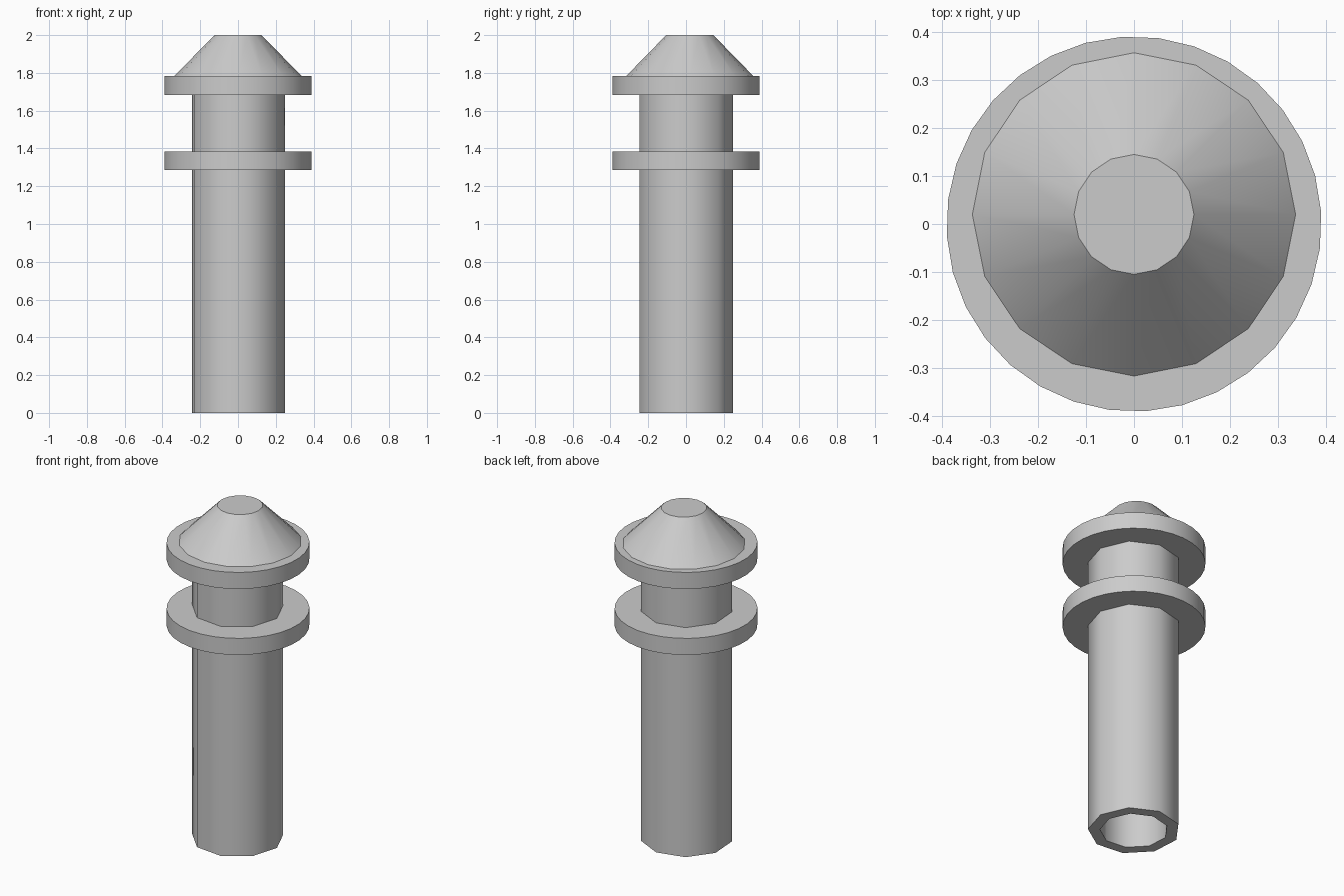
import bpy, bmesh
from math import cos, sin, pi, radians

if "Cube" in bpy.data.objects:
    bpy.data.objects.remove(bpy.data.objects["Cube"])


def lathe(name, rings, sides, centre=(0, 0), turn=0.0, closed=False, smooth=45):
    """Stack (radius, z) rings; cap both ends, or join last to first if closed."""
    bm = bmesh.new()
    loops = []
    for r, z in rings:
        loops.append([bm.verts.new((centre[0] + r * cos(turn + 2 * pi * i / sides),
                                    centre[1] + r * sin(turn + 2 * pi * i / sides), z))
                      for i in range(sides)])
    pairs = list(zip(loops, loops[1:]))
    if closed:
        pairs.append((loops[-1], loops[0]))
    else:
        bm.faces.new(loops[0][::-1])
        bm.faces.new(loops[-1])
    for a, b in pairs:
        for i in range(sides):
            j = (i + 1) % sides
            bm.faces.new((a[i], a[j], b[j], b[i]))
    bmesh.ops.recalc_face_normals(bm, faces=bm.faces)
    mesh = bpy.data.meshes.new(name)
    bm.to_mesh(mesh)
    bm.free()
    ob = bpy.data.objects.new(name, mesh)
    bpy.context.collection.objects.link(ob)
    bpy.ops.object.select_all(action='DESELECT')
    ob.select_set(True)
    bpy.context.view_layer.objects.active = ob
    bpy.ops.object.shade_smooth_by_angle(angle=radians(smooth))
    return ob


TURN = radians(3.75)

# hollow nine-sided pipe, open at the bottom
lathe("pipe", [(0.2525, 0), (0.2525, 1.70), (0.187, 1.70), (0.187, 0)], 9,
      centre=(-0.002, -0.002), turn=TURN, closed=True)

# two flat round collars
for name, z in (("lower_collar", 1.285), ("upper_collar", 1.683)):
    lathe(name, [(0.391, z), (0.391, z + 0.1)], 32, turn=TURN)

# truncated cone cap, set slightly towards the back
lathe("cone_cap", [(0.337, 1.783), (0.125, 2.0)], 16, centre=(0, 0.02))
